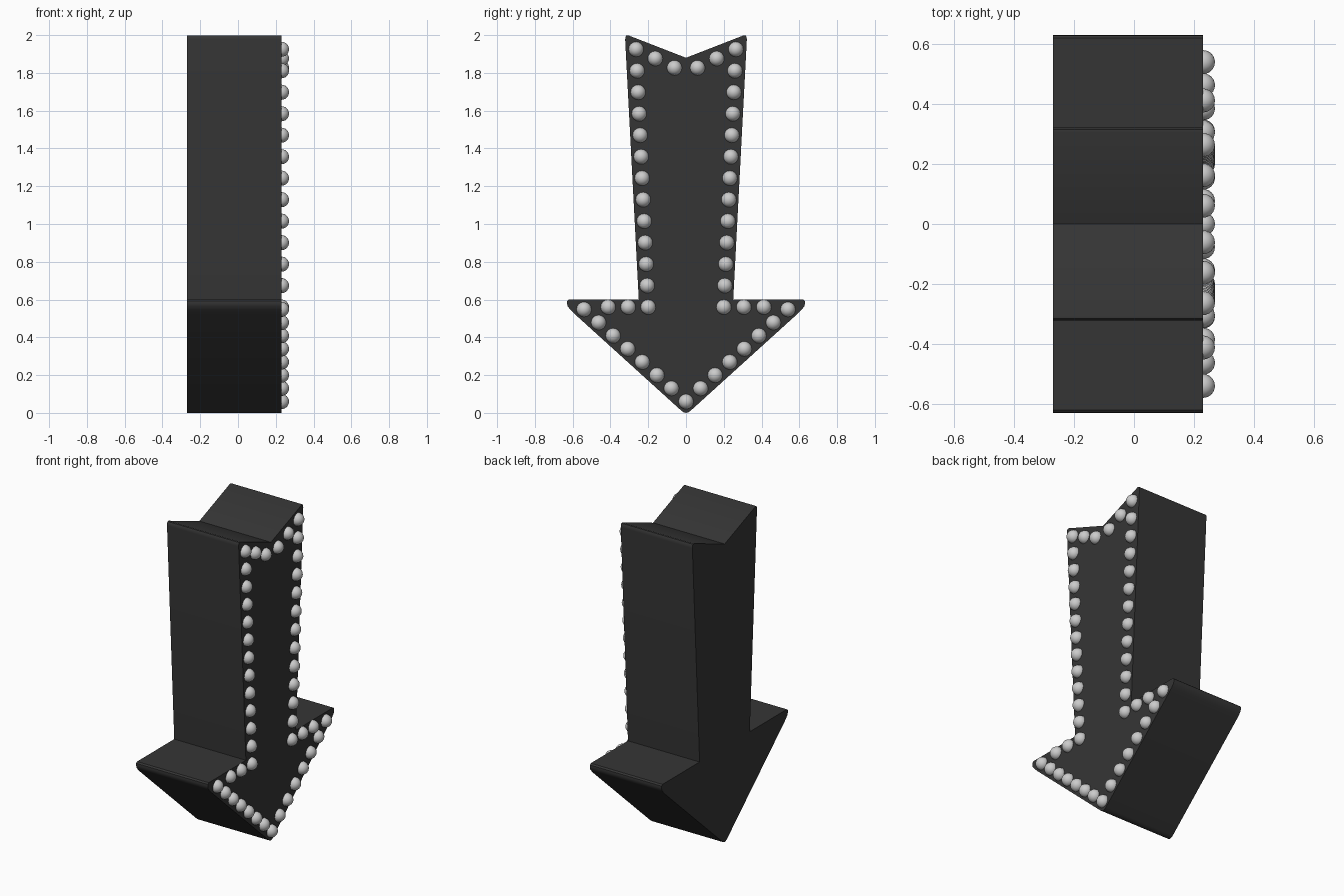
import bpy, bmesh, math
from mathutils import Matrix

if "Cube" in bpy.data.objects:
    bpy.data.objects.remove(bpy.data.objects["Cube"])

X_BACK, X_FACE = -0.27, 0.23
BULB_R = 0.04


def material(name, value):
    m = bpy.data.materials.new(name)
    m.diffuse_color = (value, value, value, 1)
    m.use_nodes = True
    m.node_tree.nodes["Principled BSDF"].inputs["Base Color"].default_value = m.diffuse_color
    return m


def add_object(name, bm, mat, angle):
    bmesh.ops.recalc_face_normals(bm, faces=bm.faces)
    mesh = bpy.data.meshes.new(name)
    bm.to_mesh(mesh)
    bm.free()
    mesh.materials.append(mat)
    ob = bpy.data.objects.new(name, mesh)
    bpy.context.collection.objects.link(ob)
    bpy.ops.object.select_all(action='DESELECT')
    ob.select_set(True)
    bpy.context.view_layer.objects.active = ob
    bpy.ops.object.shade_smooth_by_angle(angle=math.radians(angle))
    return ob


charcoal = material("charcoal", 0.036)
bulb_white = material("bulb white", 0.60)

# Arrow body: half outline (y, z) from tip to notch, mirrored and extruded along x
half = [(0, 0), (0.012, 0.003), (0.025, 0.012), (0.59, 0.524), (0.612, 0.546),
        (0.626, 0.564), (0.63, 0.58), (0.629, 0.592), (0.62, 0.6), (0.25, 0.6),
        (0.322, 1.975), (0.321, 1.99), (0.316, 1.998), (0.306, 1.999), (0, 1.88)]
outline = half + [(-y, z) for y, z in half[-2:0:-1]]
bm = bmesh.new()
back = bm.faces.new([bm.verts.new((X_BACK, y, z)) for y, z in outline])
res = bmesh.ops.extrude_face_region(bm, geom=[back], use_keep_orig=True)
front_verts = [g for g in res["geom"] if isinstance(g, bmesh.types.BMVert)]
bmesh.ops.translate(bm, verts=front_verts, vec=(X_FACE - X_BACK, 0, 0))
add_object("arrow_body", bm, charcoal, 30)


# Bulbs: evenly spaced runs along the right half, mirrored to the left
def run(a, b, n):
    return [(a[0] + (b[0] - a[0]) * i / n, a[1] + (b[1] - a[1]) * i / n)
            for i in range(n)]


tip, wing, inner = (0, 0.06), (0.54, 0.548), (0.2, 0.56)
top, notch = (0.264, 1.925), (0.061, 1.827)
spots = (run(tip, wing, 7) + [wing] + run((0.412, 0.56), inner, 2)
         + run(inner, top, 12) + run(top, notch, 2) + [notch])
spots += [(-y, z) for y, z in spots if y > 0]

bm = bmesh.new()
for y, z in spots:
    bmesh.ops.create_uvsphere(
        bm, u_segments=16, v_segments=12, radius=BULB_R,
        matrix=Matrix.Translation((X_FACE, y, z)) @ Matrix.Rotation(math.pi / 2, 4, 'Y'))
add_object("bulbs", bm, bulb_white, 40)
